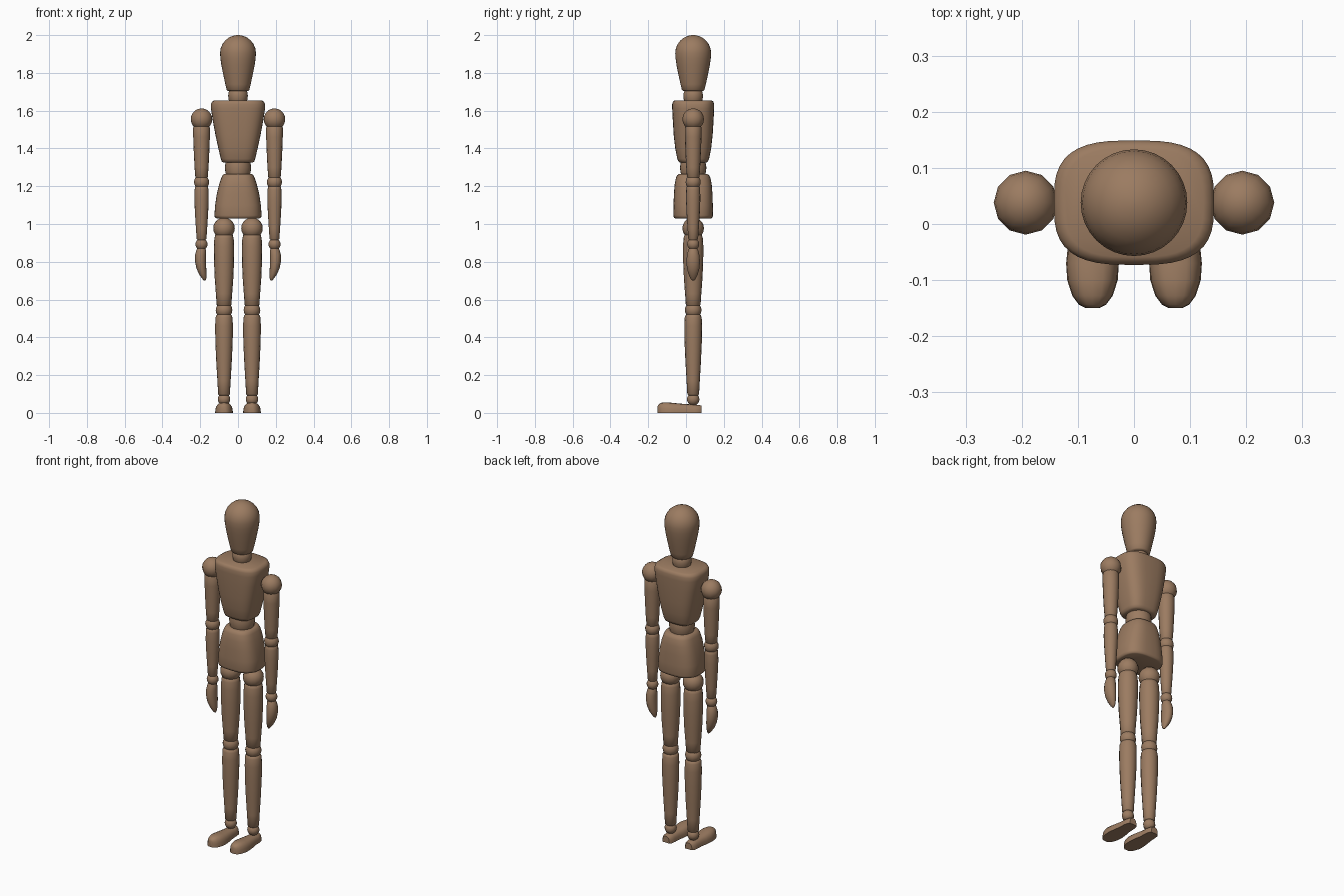
import bpy, bmesh, math
from mathutils import Vector

CY = 0.038  # depth of the body axis

wood = bpy.data.materials.new("brown wood")
wood.diffuse_color = (0.33, 0.2, 0.12, 1)


def finish(bm, name, angle=50):
    bmesh.ops.recalc_face_normals(bm, faces=bm.faces[:])
    me = bpy.data.meshes.new(name)
    bm.to_mesh(me)
    bm.free()
    me.materials.append(wood)
    ob = bpy.data.objects.new(name, me)
    bpy.context.collection.objects.link(ob)
    bpy.ops.object.select_all(action='DESELECT')
    ob.select_set(True)
    bpy.context.view_layer.objects.active = ob
    bpy.ops.object.shade_smooth_by_angle(angle=math.radians(angle))
    return ob


def skin(name, loops, angle=50):
    """Join a list of equal point loops into a closed solid."""
    bm = bmesh.new()
    rings = [[bm.verts.new(p) for p in loop] for loop in loops]
    n = len(rings[0])
    for a, b in zip(rings, rings[1:]):
        for i in range(n):
            j = (i + 1) % n
            bm.faces.new((a[i], a[j], b[j], b[i]))
    bm.faces.new(rings[0][::-1])
    bm.faces.new(rings[-1])
    return finish(bm, name, angle)


def spow(v, e):
    return math.copysign(abs(v) ** e, v)


def loft(name, rows, x=0.0, power=2.0, n=16):
    """Stack rounded sections; each row is (z, x radius, y radius, x shift)."""
    loops = []
    for z, rx, ry, dx in rows:
        loop = []
        for i in range(n):
            t = 2 * math.pi * i / n
            loop.append(Vector((x + dx + rx * spow(math.cos(t), 2 / power),
                                CY + ry * spow(math.sin(t), 2 / power), z)))
        loops.append(loop)
    return skin(name, loops)


def turned(name, rows, x=0.0, n=16):
    return loft(name, [(z, r, r, 0) for z, r in rows], x, 2, n)


def ball(name, x, z, r, n=12):
    bm = bmesh.new()
    bmesh.ops.create_uvsphere(bm, u_segments=n, v_segments=10, radius=r)
    bmesh.ops.translate(bm, verts=bm.verts[:], vec=(x, CY, z))
    return finish(bm, name)


# Head: egg with a domed top and tapered jaw
dome = [(1.905 + 0.095 * math.sin(a), 0.095 * math.cos(a))
        for a in [math.radians(d) for d in (0, 15, 30, 45, 60, 72, 82, 88)]]
turned("head", [(1.705, 0.054), (1.711, 0.06), (1.74, 0.067), (1.79, 0.078),
                (1.84, 0.088), (1.875, 0.093)] + dome, n=32)
# Neck and waist joints
turned("neck", [(1.64, 0.042), (1.66, 0.05), (1.68, 0.052), (1.70, 0.049),
                (1.715, 0.038)], n=24)
turned("waist", [(1.25, 0.06), (1.27, 0.066), (1.298, 0.07), (1.325, 0.066),
                 (1.345, 0.06)], n=24)

# Torso blocks
loft("chest", [(1.325, 0.076, 0.069, 0), (1.331, 0.086, 0.078, 0),
               (1.345, 0.091, 0.084, 0), (1.40, 0.104, 0.095, 0),
               (1.47, 0.119, 0.103, 0), (1.55, 0.134, 0.108, 0),
               (1.61, 0.143, 0.111, 0), (1.635, 0.143, 0.111, 0),
               (1.648, 0.137, 0.107, 0), (1.655, 0.124, 0.097, 0)],
     power=3.0, n=40)
loft("pelvis", [(1.03, 0.114, 0.096, 0), (1.034, 0.122, 0.102, 0),
                (1.046, 0.125, 0.105, 0), (1.10, 0.121, 0.104, 0),
                (1.16, 0.112, 0.102, 0), (1.21, 0.100, 0.098, 0),
                (1.245, 0.088, 0.091, 0), (1.259, 0.081, 0.084, 0),
                (1.265, 0.071, 0.074, 0)], power=2.8, n=40)

for s, side in ((1, "left"), (-1, "right")):
    # Arm
    ax = 0.193 * s
    ball(side + "_shoulder", ax, 1.555, 0.057)
    turned(side + "_upper_arm", [(1.241, 0.026), (1.25, 0.033), (1.30, 0.037),
                                 (1.38, 0.041), (1.46, 0.044), (1.51, 0.044),
                                 (1.525, 0.036)], ax)
    ball(side + "_elbow", ax, 1.222, 0.04)
    turned(side + "_forearm", [(0.914, 0.02), (0.922, 0.026), (0.98, 0.03),
                               (1.06, 0.035), (1.13, 0.038), (1.18, 0.037),
                               (1.198, 0.034), (1.204, 0.027)], ax)
    ball(side + "_wrist", ax, 0.893, 0.032)
    # Hand: flattened leaf curling inward at the tip
    hand = [(0.70, 0.004, 0.005, -0.017), (0.711, 0.011, 0.014, -0.014),
            (0.735, 0.020, 0.025, -0.006), (0.765, 0.026, 0.033, 0.001),
            (0.80, 0.029, 0.036, 0.005), (0.835, 0.029, 0.033, 0.005),
            (0.86, 0.026, 0.027, 0.002), (0.876, 0.019, 0.019, 0)]
    loft(side + "_hand", [(z, a, b, d * s) for z, a, b, d in hand], ax)

    # Leg
    lx = 0.074 * s
    ball(side + "_hip", lx, 0.977, 0.057, 16)
    turned(side + "_thigh", [(0.564, 0.03), (0.572, 0.039), (0.63, 0.043),
                             (0.71, 0.049), (0.80, 0.053), (0.88, 0.054),
                             (0.925, 0.051), (0.942, 0.046), (0.948, 0.036)], lx)
    ball(side + "_knee", lx, 0.544, 0.044)
    turned(side + "_shin", [(0.092, 0.024), (0.099, 0.031), (0.17, 0.035),
                            (0.27, 0.041), (0.38, 0.046), (0.46, 0.047),
                            (0.505, 0.045), (0.518, 0.04), (0.524, 0.03)], lx)
    ball(side + "_ankle", lx, 0.072, 0.033)
    # Foot: flat sole, rounded upper; rows are (y, half width, height)
    loops = []
    for y, w, h in [(-0.15, 0.012, 0.036), (-0.144, 0.024, 0.046),
                    (-0.128, 0.036, 0.054), (-0.10, 0.045, 0.056),
                    (-0.07, 0.047, 0.053), (-0.03, 0.043, 0.049),
                    (0.01, 0.036, 0.046), (0.045, 0.035, 0.044),
                    (0.07, 0.031, 0.042), (0.082, 0.022, 0.038)]:
        arc = [math.pi * i / 10 for i in range(11)]
        loops.append([Vector((lx + w * spow(math.cos(t), 0.75), y,
                              h * spow(max(math.sin(t), 0), 0.75)))
                      for t in arc])
    skin(side + "_foot", loops)
